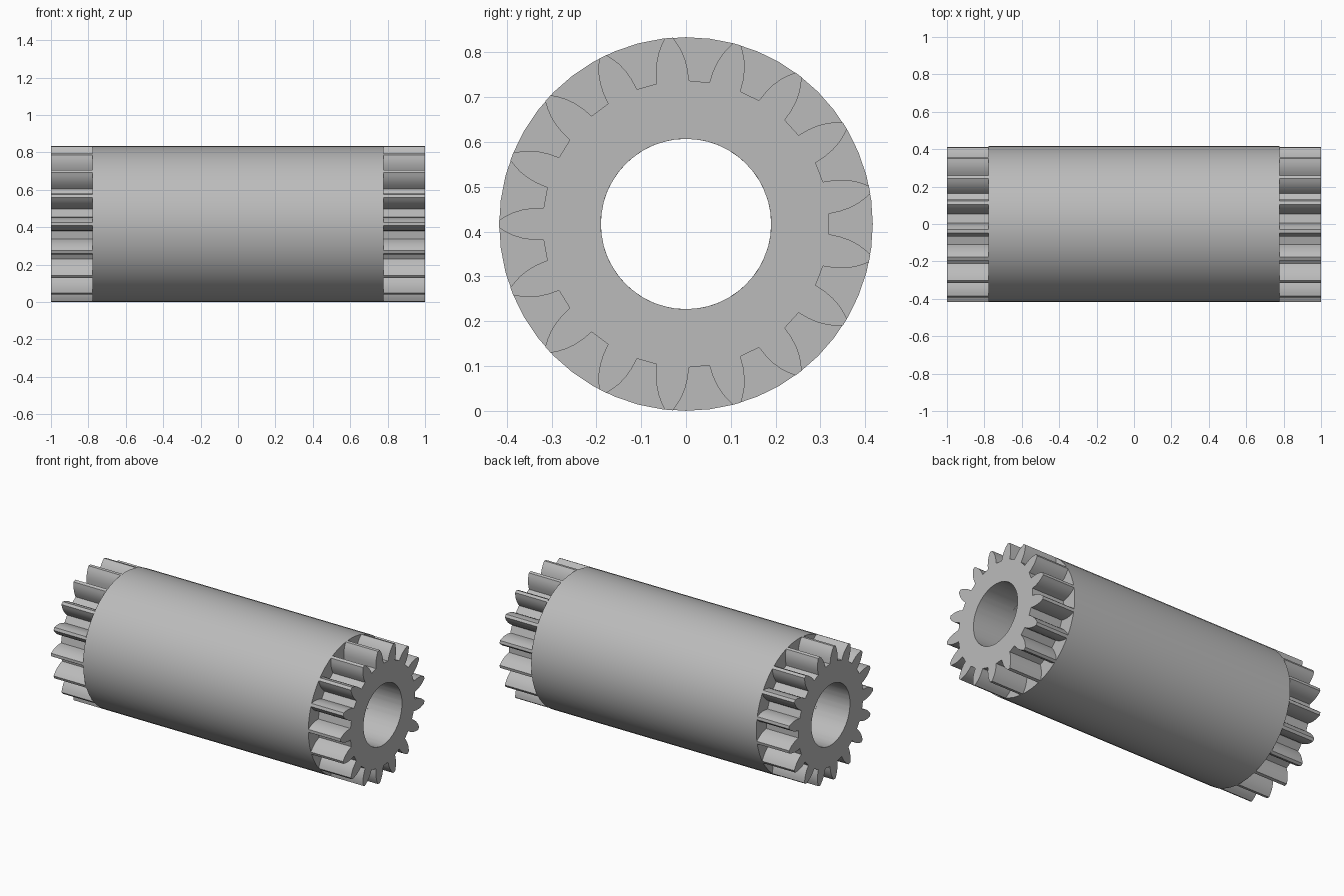
import bpy
import bmesh
from math import cos, sin, pi, radians

if "Cube" in bpy.data.objects:
    bpy.data.objects.remove(bpy.data.objects["Cube"], do_unlink=True)

OUTER, BORE, TEETH = 0.417, 0.19, 17
BODY_END, GEAR_END = 0.778, 1.0

steel = bpy.data.materials.new("plain grey")
steel.use_nodes = True
GREY = (0.5, 0.5, 0.5, 1)
steel.diffuse_color = GREY
steel.node_tree.nodes["Principled BSDF"].inputs["Base Color"].default_value = GREY


def tube(name, profile, x0, x1, cap_start=True, cap_end=True):
    """Bored prism along x; profile is a list of (angle, radius)."""
    bm = bmesh.new()

    def ring(x, radii):
        return [bm.verts.new((x, r * cos(a), OUTER + r * sin(a)))
                for (a, _), r in zip(profile, radii)]

    outer = [r for _, r in profile]
    inner = [BORE] * len(profile)
    o0, o1 = ring(x0, outer), ring(x1, outer)
    i0, i1 = ring(x0, inner), ring(x1, inner)
    pairs = [(o0, o1), (i1, i0)]
    if cap_start:
        pairs.append((i0, o0))
    if cap_end:
        pairs.append((o1, i1))
    n = len(profile)
    for a, b in pairs:
        for k in range(n):
            j = (k + 1) % n
            bm.faces.new((a[k], a[j], b[j], b[k]))
    bmesh.ops.recalc_face_normals(bm, faces=bm.faces)
    # Face the outer wall away from the axis
    wall = bm.faces[:][0]
    c = wall.calc_center_median()
    if wall.normal.y * c.y + wall.normal.z * (c.z - OUTER) < 0:
        bmesh.ops.reverse_faces(bm, faces=bm.faces)
    mesh = bpy.data.meshes.new(name)
    bm.to_mesh(mesh)
    bm.free()
    mesh.materials.append(steel)
    obj = bpy.data.objects.new(name, mesh)
    bpy.context.collection.objects.link(obj)
    bpy.ops.object.select_all(action='DESELECT')
    obj.select_set(True)
    bpy.context.view_layer.objects.active = obj
    bpy.ops.object.shade_smooth_by_angle(angle=radians(25))
    return obj


# Central barrel
SIDES = 48
tube("barrel", [(2 * pi * k / SIDES, OUTER) for k in range(SIDES)],
     -BODY_END, BODY_END)

# Curved tooth flank: half angle of the gap (degrees) and radius
FLANK = [(4.1, 0.32), (4.7, 0.345), (5.6, 0.367), (6.8, 0.387),
         (8.0, 0.402), (9.35, OUTER)]
gap = [(-a, r) for a, r in reversed(FLANK)] + FLANK
gear = [(2 * pi * t / TEETH + radians(a), r) for t in range(TEETH) for a, r in gap]

# Toothed ends
tube("left_gear", gear, BODY_END, GEAR_END, cap_start=False)
tube("right_gear", gear, -GEAR_END, -BODY_END, cap_end=False)
